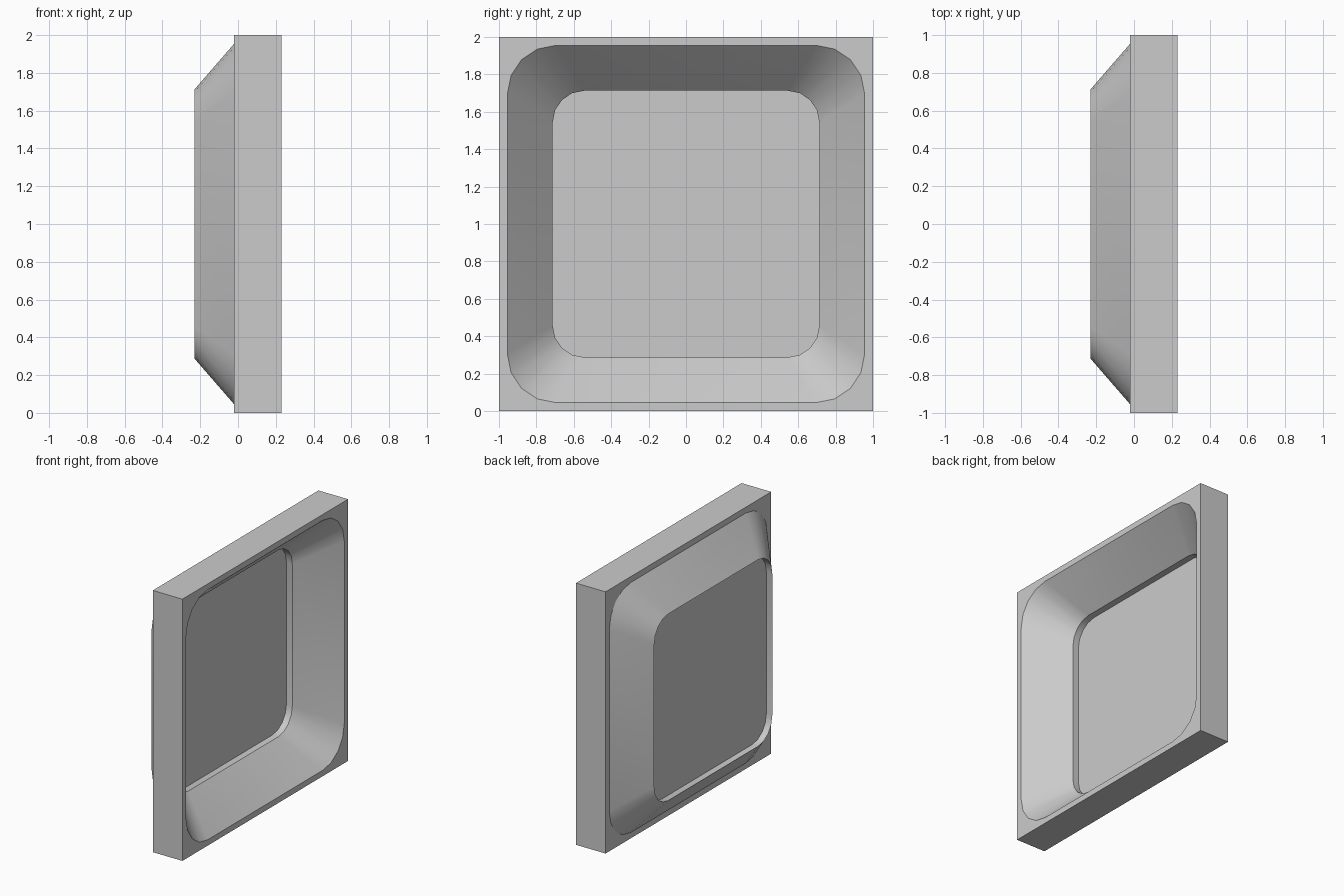
import bpy, bmesh
from math import cos, sin, pi, radians

if "Cube" in bpy.data.objects:
    bpy.data.objects.remove(bpy.data.objects["Cube"])


def ring(bm, x, half, radius):
    """Rounded square in the YZ plane: five points per corner (radius 0 = plain square)."""
    verts = []
    for k in range(4):
        sy, sz = [(1, 1), (-1, 1), (-1, -1), (1, -1)][k]
        for i in range(5):
            a = k * pi / 2 + i * pi / 8
            verts.append(bm.verts.new((x, sy * (half - radius) + radius * cos(a),
                                       1 + sz * (half - radius) + radius * sin(a))))
    return verts


def bridge(bm, a, b):
    n = len(a)
    for i in range(n):
        j = (i + 1) % n
        bm.faces.new((a[i], a[j], b[j], b[i]))


def finish(bm, name):
    bmesh.ops.remove_doubles(bm, verts=bm.verts[:], dist=1e-5)
    bmesh.ops.recalc_face_normals(bm, faces=bm.faces[:])
    mesh = bpy.data.meshes.new(name)
    bm.to_mesh(mesh)
    bm.free()
    obj = bpy.data.objects.new(name, mesh)
    bpy.context.collection.objects.link(obj)
    bpy.ops.object.select_all(action='DESELECT')
    obj.select_set(True)
    bpy.context.view_layer.objects.active = obj
    bpy.ops.object.shade_smooth_by_angle(angle=radians(30))
    return obj


# Square frame with a tapered funnel: (x, half size, corner radius)
OPENING = (0.955, 0.26)
NECK = (0.713, 0.17)
bm = bmesh.new()
rings = [ring(bm, x, h, r) for x, h, r in [
    (0.23, 1.0, 0), (0.23, *OPENING), (-0.04, *NECK),
    (-0.23, *NECK), (-0.02, *OPENING), (-0.02, 1.0, 0)]]
for i, loop in enumerate(rings):
    bridge(bm, loop, rings[(i + 1) % len(rings)])
finish(bm, "frame")

# Panel set inside the neck, recessed from both sides
bm = bmesh.new()
front, back = ring(bm, -0.09, *NECK), ring(bm, -0.18, *NECK)
bridge(bm, front, back)
bm.faces.new(front)
bm.faces.new(back)
finish(bm, "panel")
